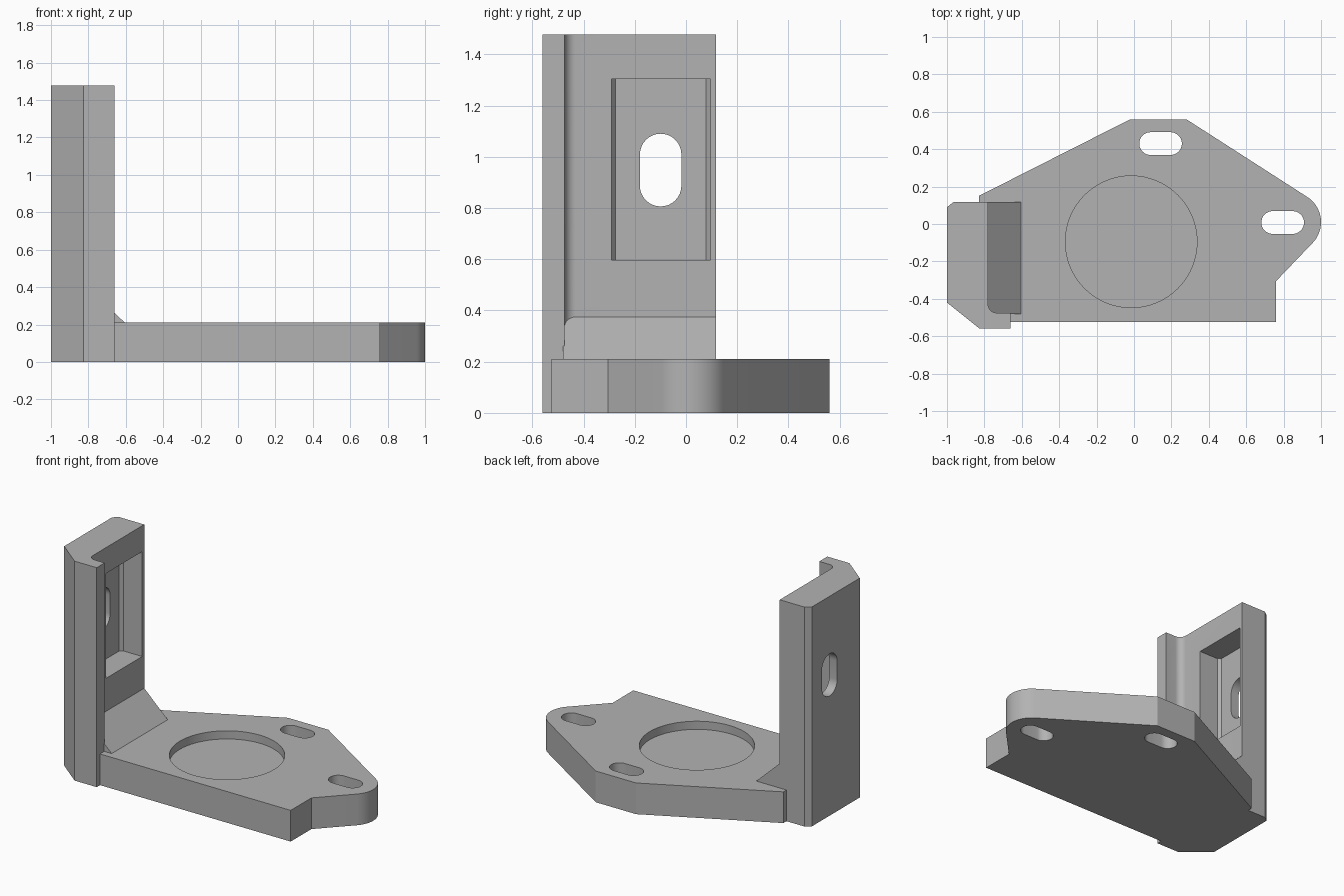
import bpy, bmesh
from math import cos, sin, radians
from mathutils import Vector

old = bpy.data.objects.get("Cube")
if old:
    bpy.data.objects.remove(old, do_unlink=True)

grey = bpy.data.materials.new("grey metal")
grey.use_nodes = True
grey.diffuse_color = (0.45, 0.45, 0.45, 1)
grey.node_tree.nodes["Principled BSDF"].inputs["Base Color"].default_value = grey.diffuse_color


def arc(cx, cy, r, start, end, steps=16):
    angles = [radians(start + (end - start) * i / steps) for i in range(steps + 1)]
    return [(cx + r * cos(a), cy + r * sin(a)) for a in angles]


def slot(cx, cy, half, r):
    """Rounded slot along the first axis; half is its total half length."""
    d = half - r
    return arc(cx + d, cy, r, -90, 90) + arc(cx - d, cy, r, 90, 270)


def prism(name, profile, low, high, axis="z"):
    """Extrude a profile along an axis; x uses (y, z) points, y uses (x, z)."""
    place = {"z": lambda a, b, h: (a, b, h),
             "x": lambda a, b, h: (h, a, b),
             "y": lambda a, b, h: (a, h, b)}[axis]
    bm = bmesh.new()
    face = bm.faces.new([bm.verts.new(place(a, b, low)) for a, b in profile])
    result = bmesh.ops.extrude_face_region(bm, geom=[face])
    verts = [v for v in result["geom"] if isinstance(v, bmesh.types.BMVert)]
    bmesh.ops.translate(bm, verts=verts, vec=Vector(place(0, 0, high - low)))
    bmesh.ops.recalc_face_normals(bm, faces=bm.faces)
    mesh = bpy.data.meshes.new(name)
    bm.to_mesh(mesh)
    bm.free()
    mesh.materials.append(grey)
    ob = bpy.data.objects.new(name, mesh)
    bpy.context.collection.objects.link(ob)
    return ob


def combine(target, other, operation):
    mod = target.modifiers.new(operation, "BOOLEAN")
    mod.operation = operation
    mod.solver = "EXACT"
    mod.object = other
    other.hide_render = True
    bpy.context.view_layer.objects.active = target
    bpy.ops.object.modifier_apply(modifier=mod.name)
    bpy.data.objects.remove(other, do_unlink=True)


# Base plate with a rounded mounting ear
outline = [(-0.83, -0.525), (0.76, -0.525), (0.76, -0.305)]
outline += arc(0.84, 0.01, 0.16, -44, 58)
outline += [(0.28, 0.56), (-0.02, 0.56), (-0.83, 0.15)]
bracket = prism("bracket", outline, 0, 0.21)

# Upright with chamfered back corners and a filleted front lip
section = [(-1, -0.42), (-0.825, -0.56), (-0.66, -0.56), (-0.66, -0.475)]
section += arc(-0.735, -0.43, 0.045, 270, 180, 8)
section += [(-0.78, 0.117), (-0.965, 0.117), (-1, 0.09)]
combine(bracket, prism("upright", section, 0, 1.477), "UNION")

# Sloped gusset between upright and plate
wedge = [(-0.85, 0.1), (-0.605, 0.1), (-0.605, 0.21), (-0.78, 0.375), (-0.85, 0.375)]
combine(bracket, prism("gusset", wedge, -0.48, 0.117, "y"), "UNION")

# Round blind recess in the plate
combine(bracket, prism("round_recess", arc(-0.015, -0.095, 0.352, 0, 354.375, 63), 0.155, 0.3),
        "DIFFERENCE")

# Plate mounting slots
for x, y in [(0.142, 0.43), (0.795, 0.008)]:
    combine(bracket, prism("plate_slot", slot(x, y, 0.114, 0.061), -0.1, 0.3), "DIFFERENCE")

# Window pocket in the upright, with chamfered floor edges
pocket = [(-0.7, -0.29), (-0.7, 0.095), (-0.92, 0.095), (-0.94, 0.078),
          (-0.94, -0.275), (-0.92, -0.29)]
combine(bracket, prism("window_pocket", pocket, 0.597, 1.303), "DIFFERENCE")

# Upright slot, turned so its long side is vertical
tall = [(y, z) for z, y in slot(0.948, -0.099, 0.142, 0.081)]
combine(bracket, prism("upright_slot", tall, -1.1, -0.85, "x"), "DIFFERENCE")

bpy.ops.object.select_all(action="DESELECT")
bracket.select_set(True)
bpy.context.view_layer.objects.active = bracket
bpy.ops.object.shade_smooth_by_angle(angle=radians(25))
